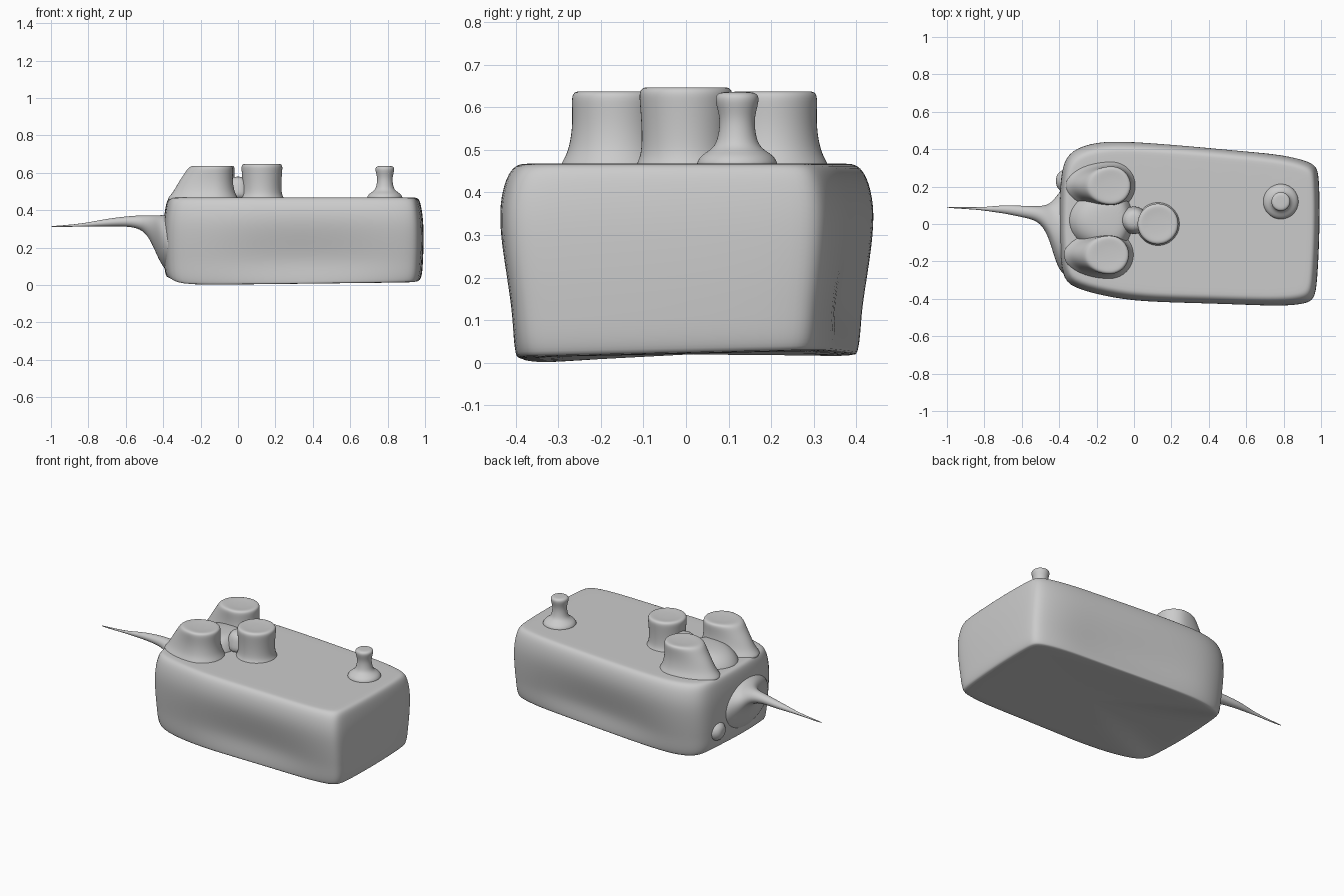
import bpy, bmesh
from math import cos, sin, pi

cube = bpy.data.objects.get("Cube")
if cube:
    bpy.data.objects.remove(cube, do_unlink=True)

grey = bpy.data.materials.new("plain_grey")
grey.use_nodes = True
COLOR = (0.6, 0.6, 0.6, 1)
grey.diffuse_color = COLOR
grey.node_tree.nodes["Principled BSDF"].inputs["Base Color"].default_value = COLOR


def loft(name, rings):
    """Skin closed rings, cap both ends, and round with subdivision."""
    bm = bmesh.new()
    loops = [[bm.verts.new(p) for p in ring] for ring in rings]
    for a, b in zip(loops, loops[1:]):
        for i in range(len(a)):
            j = (i + 1) % len(a)
            bm.faces.new((a[i], a[j], b[j], b[i]))
    bm.faces.new(loops[0])
    bm.faces.new(loops[-1])
    bmesh.ops.recalc_face_normals(bm, faces=bm.faces)
    mesh = bpy.data.meshes.new(name)
    bm.to_mesh(mesh)
    bm.free()
    mesh.materials.append(grey)
    mesh.shade_smooth()
    obj = bpy.data.objects.new(name, mesh)
    bpy.context.collection.objects.link(obj)
    rounding = obj.modifiers.new("rounding", "SUBSURF")
    rounding.levels = rounding.render_levels = 2
    return obj


def circle(n=20):
    return [(cos(2 * pi * i / n), sin(2 * pi * i / n)) for i in range(n)]


def turned(name, x, y, profile, wide=1):
    """Lathe of (radius, height, stretch): stretch drags the -x half outward,
    wide scales the section along y."""
    return loft(name, [[(x + r * c * (s if c < 0 else 1), y + r * d * wide, z)
                        for c, d in circle()] for r, z, s in profile])


# Body: soft box with a skewed outline, widest above the middle, long walls
# dented low down, underside rising towards the right, the back and the cable end
outline = [(-.385, -.28), (-.34, -.345), (-.1, -.405), (.1, -.425), (.35, -.432),
           (.6, -.44), (.8, -.445), (.93, -.43), (.965, -.40), (.98, -.33), (.995, 0),
           (.99, .25), (.98, .30), (.95, .335), (.8, .375), (.6, .395), (.35, .42),
           (.1, .44), (-.05, .447), (-.2, .445), (-.34, .40), (-.39, .31),
           (-.40, .1), (-.40, -.1)]
# height, x scale, y scale, wall dent
levels = [(0, .95, .88, 0), (0, .975, .905, .005), (.045, .99, .925, .015),
          (.12, .995, .94, .03), (.2, 1, .965, .025), (.33, 1, 1, .005),
          (.41, .985, .975, 0), (.455, .97, .93, 0), (.468, .945, .88, 0),
          (.468, .9, .82, 0)]
MID = .29


def body_point(x, y, z, sx, sy, dent):
    dent *= max(0, 1 - ((x - .35) / .5) ** 2)
    lift = .01 + .012 * x + .02 * y
    if x < -.38:
        lift += .035
    return (MID + (x - MID) * sx, y * sy - (dent if y > 0 else -dent),
            z + max(0, 1 - z / .2) * lift)


loft("body", [[body_point(x, y, *level) for x, y in outline] for level in levels])

# Control knobs: upright pinched sides, dished tops, small fillet at the foot;
# the rear pair lean into the left edge
knob = [(.125, .45, 1), (.117, .468, 1), (.106, .49, 1), (.105, .55, 1),
        (.11, .61, 1), (.112, .637, 1), (.1, .65, 1), (.06, .643, 1)]
rear_knob = [(.14, .44, 1.85), (.13, .468, 1.9), (.113, .495, 1.95), (.103, .55, 1.85),
             (.104, .60, 1.5), (.105, .63, 1.3), (.092, .640, 1.2), (.05, .634, 1)]
turned("right_knob", .128, 0, knob)
turned("back_left_knob", -.12, .205, rear_knob)
turned("front_left_knob", -.13, -.165, rear_knob)

# Sloping shoulder and bridge that join the knobs
turned("knob_shoulder", -.12, .02, [(.12, .44, 2), (.115, .47, 2), (.1, .51, 2),
                                    (.08, .54, 1.8), (.04, .55, 1.5)], 1.5)
turned("knob_bridge", 0, .02, [(.085, .45, 1), (.07, .52, 1), (.06, .56, 1), (.03, .58, 1)])

# Toggle switch with a flared collar
turned("toggle_switch", .785, .12,
       [(.1, .45, 1), (.095, .475, 1), (.082, .49, 1), (.055, .505, 1), (.045, .53, 1),
        (.04, .57, 1), (.048, .60, 1), (.053, .622, 1), (.045, .635, 1), (.02, .636, 1)])

# Cable: broad flared root tapering into a thin tail
# stations of x, y, z, half width, half height
path = [(-.33, -.04, .22, .26, .18), (-.385, -.04, .225, .235, .155),
        (-.42, -.03, .25, .175, .125), (-.45, .01, .285, .1, .088),
        (-.49, .045, .325, .052, .048), (-.54, .06, .338, .036, .034),
        (-.6, .067, .34, .031, .027), (-.68, .078, .335, .024, .022),
        (-.76, .08, .328, .015, .015), (-.82, .082, .322, .007, .009),
        (-.92, .086, .315, .005, .005), (-1.003, .09, .312, .003, .003)]
loft("cable", [[(x, y + w * c, z + h * s) for c, s in circle(16)]
               for x, y, z, w, h in path])

# Small socket stub low on the left end
loft("socket_stub", [[(x, .23 + r * c, .15 + r * s) for c, s in circle(12)]
                     for x, r in [(-.36, .07), (-.395, .055), (-.412, .035), (-.417, .015)]])
